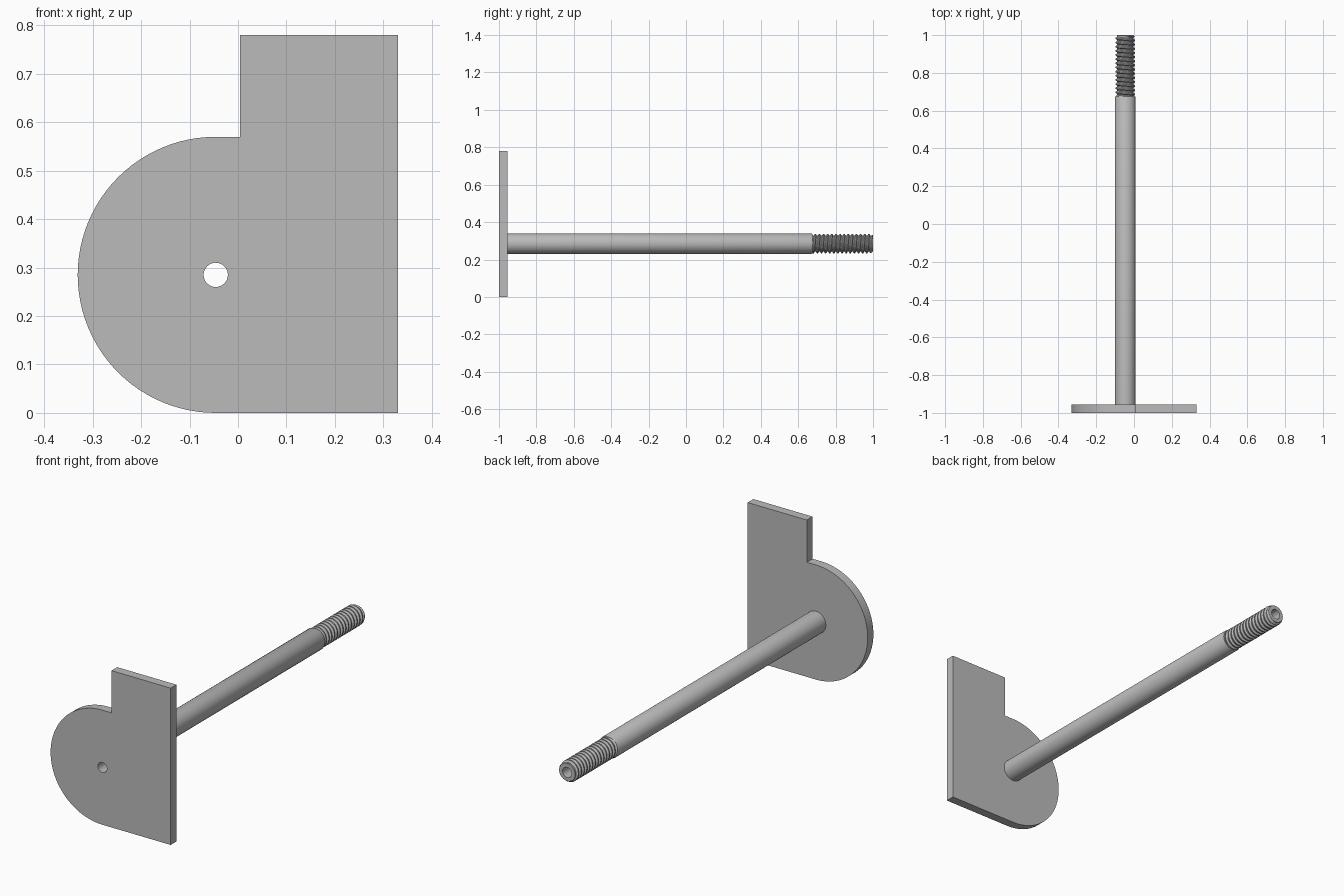
import bpy, bmesh
from math import cos, sin, pi, tau

cube = bpy.data.objects.get("Cube")
if cube:
    bpy.data.objects.remove(cube, do_unlink=True)

# Shared dimensions
CX, CZ = -0.046, 0.285
BORE, ROD = 0.025, 0.055
FRONT, BACK, SHOULDER, TIP = -1.0, -0.955, 0.675, 1.0

steel = bpy.data.materials.new("plain grey steel")
steel.use_nodes = True
grey = (0.5, 0.5, 0.5, 1)
steel.diffuse_color = grey
steel.node_tree.nodes["Principled BSDF"].inputs["Base Color"].default_value = grey


def finish(bm, name):
    bmesh.ops.recalc_face_normals(bm, faces=bm.faces)
    mesh = bpy.data.meshes.new(name)
    bm.to_mesh(mesh)
    bm.free()
    mesh.materials.append(steel)
    obj = bpy.data.objects.new(name, mesh)
    bpy.context.collection.objects.link(obj)
    bpy.ops.object.select_all(action='DESELECT')
    obj.select_set(True)
    bpy.context.view_layer.objects.active = obj
    bpy.ops.object.shade_smooth_by_angle(angle=pi / 6)
    return obj


def arc(radius, start, end, steps):
    return [(CX + radius * cos(start + (end - start) * i / steps),
             CZ + radius * sin(start + (end - start) * i / steps))
            for i in range(steps + 1)]


# Plate: rounded on one side, raised tab on the other, drilled through
bm = bmesh.new()
outline = [(0.33, 0), (0.33, 0.78), (0.004, 0.78), (0.004, 0.57)]
outline += arc(0.285, pi / 2, 3 * pi / 2, 48)
for loop in (outline, arc(BORE, 0, tau, 48)[:-1]):
    verts = [bm.verts.new((x, FRONT, z)) for x, z in loop]
    for a, b in zip(verts, verts[1:] + verts[:1]):
        bm.edges.new((a, b))
bmesh.ops.triangle_fill(bm, edges=bm.edges[:], use_beauty=True)
bmesh.ops.dissolve_limit(bm, angle_limit=0.01, verts=[], edges=bm.edges[:])
solid = bmesh.ops.extrude_face_region(bm, geom=bm.faces[:], use_keep_orig=True)
moved = [g for g in solid["geom"] if isinstance(g, bmesh.types.BMVert)]
bmesh.ops.translate(bm, verts=moved, vec=(0, BACK - FRONT, 0))
finish(bm, "mounting_plate")

# Rod: hollow shaft with a helical thread on its far end
PITCH, CREST, ROOT = 0.022, 0.052, 0.043
SIDES, ROWS = 48, 4
turns = int((TIP - SHOULDER) / PITCH) + 3


def thread_radius(y, turn):
    phase = ((y - SHOULDER) / PITCH - turn) % 1
    wave = min(1, max(0, 1.5 - 4 * abs(phase - 0.5)))
    return min(ROOT + (CREST - ROOT) * wave, 0.044 + 0.6 * (TIP - y))


bm = bmesh.new()
columns = []
for i in range(SIDES + 1):
    turn = i / SIDES
    profile = [(BORE, BACK), (ROD, BACK), (ROD, SHOULDER - 0.006), (CREST, SHOULDER)]
    for k in range(-ROWS * 2, ROWS * turns):
        # Rows sit on the corners of the trapezoidal tooth
        corner = (0.125, 0.375, 0.625, 0.875)[k % ROWS]
        y = SHOULDER + PITCH * (k // ROWS + corner + turn)
        y = min(TIP, max(SHOULDER, y))
        profile.append((thread_radius(y, turn), y))
    profile.append((BORE, TIP))
    columns.append([bm.verts.new((CX + r * cos(turn * tau), y, CZ + r * sin(turn * tau)))
                    for r, y in profile])
for left, right in zip(columns, columns[1:]):
    for j in range(len(left)):
        bm.faces.new((left[j - 1], left[j], right[j], right[j - 1]))
bmesh.ops.remove_doubles(bm, verts=bm.verts[:], dist=1e-5)
finish(bm, "threaded_rod")
